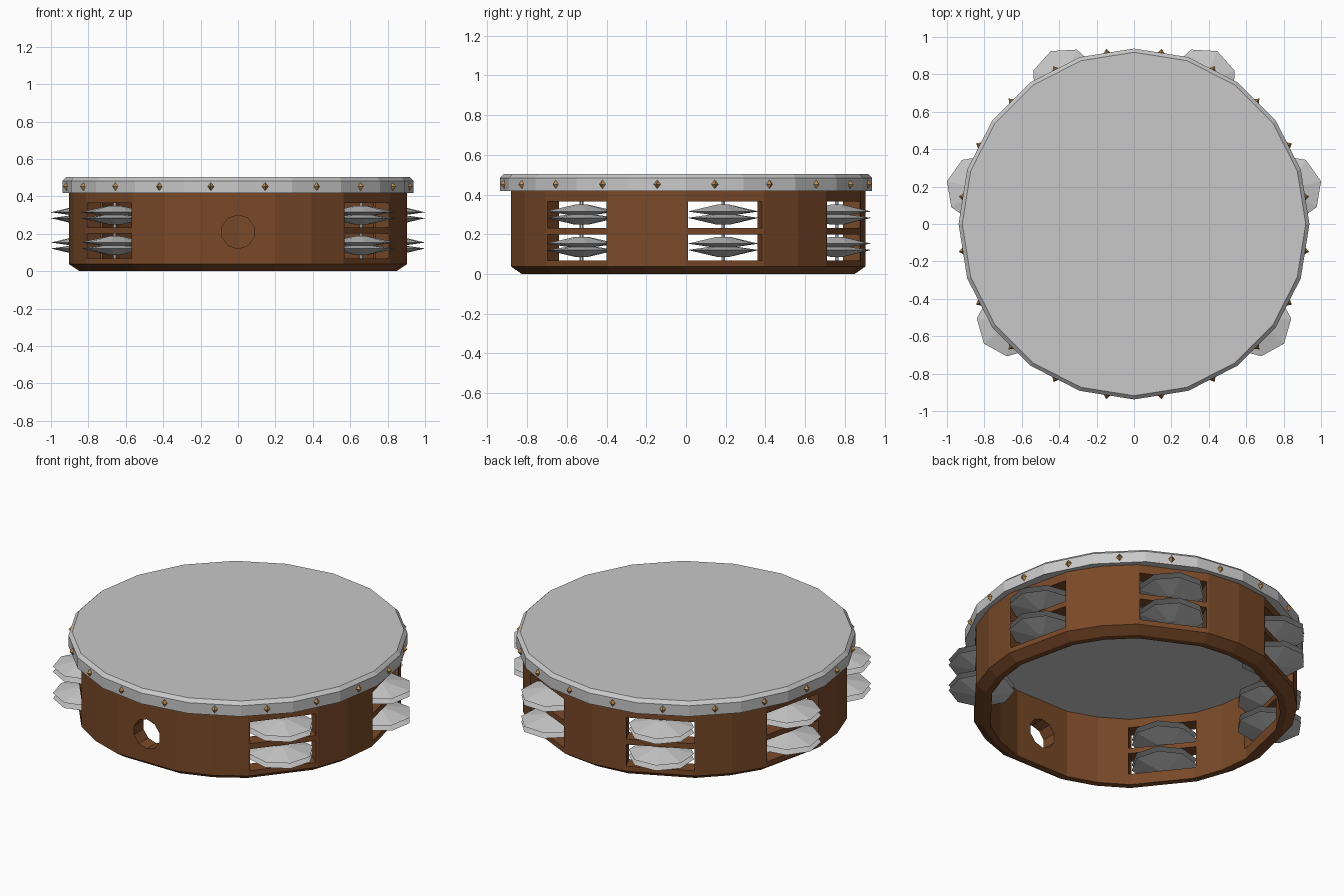
import bpy, bmesh, math
from mathutils import Matrix, Vector

if "Cube" in bpy.data.objects:
    bpy.data.objects.remove(bpy.data.objects["Cube"])


def material(name, rgb):
    m = bpy.data.materials.new(name)
    m.diffuse_color = (*rgb, 1)
    m.use_nodes = True
    m.node_tree.nodes["Principled BSDF"].inputs["Base Color"].default_value = m.diffuse_color
    return m


WOOD = material("brown wood", (0.19, 0.066, 0.021))
GREY = material("light grey", (0.58, 0.58, 0.58))
BRASS = material("brass", (0.50, 0.26, 0.08))

STEP = 2 * math.pi / 7            # seven stations round the frame
STATIONS = [STEP * (k + 0.5) for k in range(7)]   # clockwise from the back
JINGLES = [a for k, a in enumerate(STATIONS) if k != 3]
HOLE = STATIONS[3]                # thumb hole faces the front


def make(name, bm, mat):
    bmesh.ops.remove_doubles(bm, verts=bm.verts, dist=1e-5)
    bmesh.ops.recalc_face_normals(bm, faces=bm.faces)
    me = bpy.data.meshes.new(name)
    bm.to_mesh(me)
    bm.free()
    me.materials.append(mat)
    ob = bpy.data.objects.new(name, me)
    bpy.context.collection.objects.link(ob)
    return ob


def lathe(bm, profile, angles, mat=Matrix(), closed=False):
    """Spin (radius, z) points through a list of angles measured from +y."""
    rings = [[bm.verts.new(mat @ Vector((r * math.sin(a), r * math.cos(a), z)))
              for r, z in profile] for a in angles]
    n = len(profile)
    for i, ring in enumerate(rings):
        nxt = rings[(i + 1) % len(rings)]
        for j in range(n if closed else n - 1):
            k = (j + 1) % n
            quad = [ring[j], ring[k], nxt[k], nxt[j]]
            if profile[j][0] == 0:
                quad = quad[:3]
            elif profile[k][0] == 0:
                quad = [quad[0], quad[1], quad[3]]
            bm.faces.new(quad)


def regular(n, offset=0.0):
    return [offset + 2 * math.pi * i / n for i in range(n)]


def turn(a):
    return Matrix.Rotation(-a, 4, 'Z')


# wooden frame: one wide flat per station, two narrow flats between
corners = []
for a in STATIONS:
    corners += [a - STEP / 4, a + STEP / 4, a + STEP / 2]
bm = bmesh.new()
lathe(bm, [(0.81, 0), (0.848, 0), (0.903, 0.037), (0.903, 0.45), (0.81, 0.45)],
      corners, closed=True)
frame = make("wooden_frame", bm, WOOD)

# cutters for the jingle slots and the thumb hole
bm = bmesh.new()
for a in JINGLES:
    for z0, z1 in ((0.068, 0.2), (0.233, 0.365)):
        m = turn(a) @ Matrix.Translation((0, 0.85, (z0 + z1) / 2)) \
            @ Matrix.Diagonal((0.382, 0.3, z1 - z0, 1))
        bmesh.ops.create_cube(bm, size=1, matrix=m)
m = turn(HOLE) @ Matrix.Translation((0, 0.85, 0.21)) \
    @ Matrix.Rotation(math.pi / 2, 4, 'X')
bmesh.ops.create_cone(bm, cap_ends=True, segments=10, radius1=0.09,
                      radius2=0.09, depth=0.3, matrix=m)
cutter = make("slot_cutter", bm, WOOD)
cutter.hide_render = True
mod = frame.modifiers.new("slots", 'BOOLEAN')
mod.operation = 'DIFFERENCE'
mod.solver = 'EXACT'
mod.object = cutter
bpy.context.view_layer.objects.active = frame
bpy.ops.object.modifier_apply(modifier=mod.name)
bpy.data.objects.remove(cutter)

# drum head with its bevelled rim
bm = bmesh.new()
lathe(bm, [(0, 0.417), (0.938, 0.417), (0.938, 0.483), (0.918, 0.503), (0, 0.503)],
      regular(20))
make("drum_head", bm, GREY)

# brass studs, one in the middle of each rim face
bm = bmesh.new()
for a in regular(20, math.pi / 20):
    m = turn(a) @ Matrix.Translation((0, 0.935, 0.452)) \
        @ Matrix.Rotation(-math.pi / 2, 4, 'X') @ Matrix.Diagonal((0.8, 1, 1, 1))
    bmesh.ops.create_cone(bm, cap_ends=True, segments=4, radius1=0.027,
                          radius2=0, depth=0.026, matrix=m)
    # keep the diamond upright: corners lie on the local x and y axes
make("rim_studs", bm, BRASS)

# paired octagonal jingles on thin pins
CYMBAL = [(0, 0.05), (0.035, 0.05), (0.183, 0.016), (0.07, 0), (0, 0)]
bm = bmesh.new()
pins = bmesh.new()
for a in JINGLES:
    for z in (0.137, 0.299):
        m = turn(a) @ Matrix.Translation((0, 0.843, z))
        lathe(bm, CYMBAL, regular(8), m)
        lathe(bm, [(r, -h) for r, h in CYMBAL], regular(8), m)
    m = turn(a) @ Matrix.Translation((0, 0.843, 0.217))
    bmesh.ops.create_cone(pins, cap_ends=True, segments=6, radius1=0.01,
                          radius2=0.01, depth=0.32, matrix=m)
bm.faces.ensure_lookup_table()
# drop the hidden discs where the two cymbals of a pair touch
bmesh.ops.delete(bm, geom=[f for f in bm.faces if len(f.verts) == 3 and any(
    abs(f.calc_center_median().z - z) < 1e-4 for z in (0.137, 0.299))],
    context='FACES_ONLY')
make("jingles", bm, GREY)
make("jingle_pins", pins, GREY)
